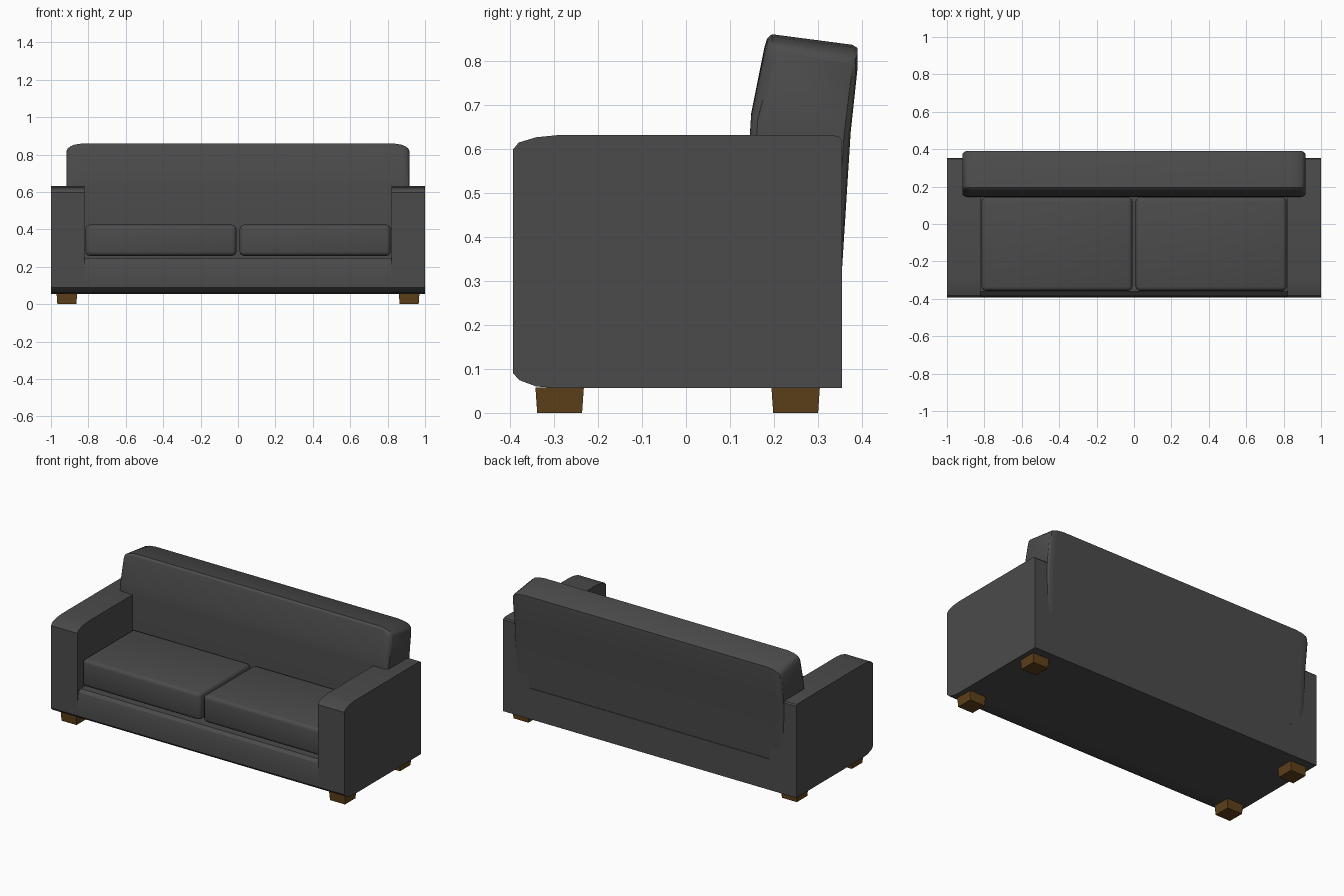
import bpy, bmesh, math

if "Cube" in bpy.data.objects:
    bpy.data.objects.remove(bpy.data.objects["Cube"])


def material(name, rgb):
    m = bpy.data.materials.new(name)
    m.diffuse_color = (*rgb, 1)
    m.use_nodes = True
    m.node_tree.nodes["Principled BSDF"].inputs["Base Color"].default_value = m.diffuse_color
    return m


fabric = material("charcoal_fabric", (0.07, 0.07, 0.07))
wood = material("brown_wood", (0.11, 0.052, 0.01))


def finish(bm, name, mat, smooth=True):
    bmesh.ops.recalc_face_normals(bm, faces=bm.faces)
    me = bpy.data.meshes.new(name)
    bm.to_mesh(me)
    bm.free()
    ob = bpy.data.objects.new(name, me)
    bpy.context.collection.objects.link(ob)
    me.materials.append(mat)
    if smooth:
        bpy.ops.object.select_all(action='DESELECT')
        bpy.context.view_layer.objects.active = ob
        ob.select_set(True)
        bpy.ops.object.shade_smooth_by_angle(angle=math.radians(30))
    return ob


def loft(name, sections, mat, smooth=True):
    """Skin a list of closed 3D outlines and cap both ends."""
    bm = bmesh.new()
    rings = [[bm.verts.new(p) for p in s] for s in sections]
    n = len(rings[0])
    for a, b in zip(rings, rings[1:]):
        for i in range(n):
            j = (i + 1) % n
            bm.faces.new((a[i], a[j], b[j], b[i]))
    bm.faces.new(rings[0])
    bm.faces.new(rings[-1])
    return finish(bm, name, mat, smooth)


def extrude_x(name, profile, x0, x1):
    return loft(name, [[(x, y, z) for y, z in profile] for x in (x0, x1)], fabric)


# Arms: side profile with rounded front corners
front_bottom = [(-0.29, 0.056), (-0.34, 0.06), (-0.378, 0.074), (-0.393, 0.09)]
arm = front_bottom + [(-0.393, 0.598), (-0.38, 0.614), (-0.34, 0.626), (-0.29, 0.631),
                      (0.33, 0.631), (0.347, 0.628), (0.354, 0.62), (0.354, 0.056)]
extrude_x("left_arm", arm, -1, -0.82)
extrude_x("right_arm", arm, 0.82, 1)

# Base between the arms, its front edge rolling back under the cushions
base = front_bottom + [(-0.393, 0.13), (-0.388, 0.2), (-0.38, 0.23), (-0.362, 0.246),
                       (0.354, 0.246), (0.354, 0.056)]
extrude_x("base", base, -0.82, 0.82)

# Backrest: leaning profile lofted along x with rounded upper ends
back = [(0.145, 0.24), (0.145, 0.63), (0.148, 0.68), (0.178, 0.83), (0.184, 0.85), (0.195, 0.86),
        (0.378, 0.836), (0.389, 0.829), (0.39, 0.80), (0.374, 0.64), (0.354, 0.32), (0.35, 0.24)]
ends = [(0.83, 0, 0), (0.87, 0.006, 0), (0.895, 0.015, 0), (0.909, 0.026, 0.005), (0.917, 0.04, 0.015)]
stations = [(-x, d, i) for x, d, i in reversed(ends)] + ends
sections = []
for x, drop, inset in stations:
    ring = []
    for y, z in back:
        mid = 0.25 + 0.06 * (z - 0.6)
        ring.append((x, y + math.copysign(inset, mid - y),
                     z - drop * max(0, min(1, (z - 0.6) / 0.22))))
    sections.append(ring)
loft("backrest", sections, fabric)

# Seat cushions
for name, cx in (("left_cushion", -0.412), ("right_cushion", 0.412)):
    bm = bmesh.new()
    bmesh.ops.create_cube(bm, size=1)
    for v in bm.verts:
        v.co = (cx + v.co.x * 0.806, -0.107 + v.co.y * 0.5, 0.342 + v.co.z * 0.166)
    bmesh.ops.bevel(bm, geom=bm.edges[:], offset=0.022, segments=3, profile=0.5, affect='EDGES')
    finish(bm, name, fabric)

# Tapered wooden feet
for sx, side in ((-1, "left"), (1, "right")):
    for y, end in ((-0.287, "front"), (0.249, "back")):
        rings = []
        for z, h in ((0, 0.051), (0.058, 0.055)):
            rings.append([(sx * 0.915 + a * h, y + b * h, z)
                          for a, b in ((-1, -1), (1, -1), (1, 1), (-1, 1))])
        loft(f"{end}_{side}_foot", rings, wood, smooth=False)
